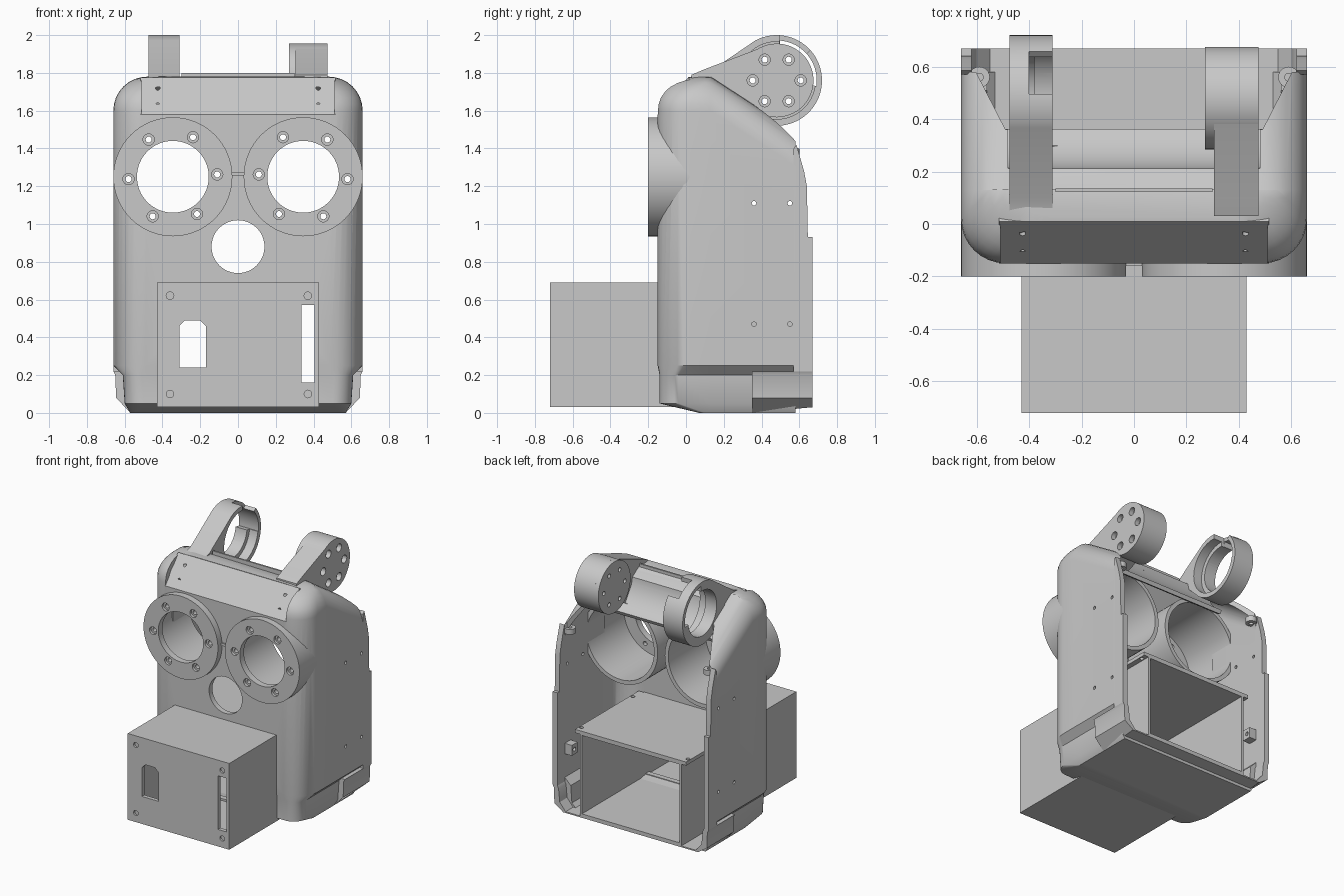
import bpy, bmesh
from math import sin, cos, pi, radians

if "Cube" in bpy.data.objects:
    bpy.data.objects.remove(bpy.data.objects["Cube"])

grey = bpy.data.materials.new("plain_grey")
grey.use_nodes = True
grey.diffuse_color = (0.58, 0.58, 0.58, 1)
grey.node_tree.nodes["Principled BSDF"].inputs["Base Color"].default_value = (0.58, 0.58, 0.58, 1)
parts = []


def finish(bm, name):
    bmesh.ops.remove_doubles(bm, verts=bm.verts, dist=1e-5)
    bmesh.ops.recalc_face_normals(bm, faces=bm.faces)
    if bm.calc_volume(signed=True) < 0:
        bmesh.ops.reverse_faces(bm, faces=bm.faces)
    me = bpy.data.meshes.new(name)
    bm.to_mesh(me)
    bm.free()
    me.materials.append(grey)
    ob = bpy.data.objects.new(name, me)
    bpy.context.collection.objects.link(ob)
    parts.append(ob)
    return ob


def place(axis, u, v, t):
    return {"x": (t, u, v), "y": (u, t, v), "z": (u, v, t)}[axis]


def prism(name, pts, axis, lo, hi):
    bm = bmesh.new()
    a, b = [[bm.verts.new(place(axis, u, v, t)) for u, v in pts] for t in (lo, hi)]
    bm.faces.new(a)
    bm.faces.new(b)
    for i in range(len(pts)):
        j = (i + 1) % len(pts)
        bm.faces.new((a[i], a[j], b[j], b[i]))
    return finish(bm, name)


def box(name, x, y, z):
    return prism(name, [(x[0], y[0]), (x[1], y[0]), (x[1], y[1]), (x[0], y[1])], "z", *z)


def lathe(name, prof, axis, u, v, n=48):
    bm = bmesh.new()
    rings = [[bm.verts.new(place(axis, u + r * cos(2 * pi * i / n), v + r * sin(2 * pi * i / n), t))
              for i in range(n)] for r, t in prof]
    for k in range(len(prof)):
        m = (k + 1) % len(prof)
        if prof[k][0] + prof[m][0] == 0:
            continue
        for i in range(n):
            j = (i + 1) % n
            bm.faces.new((rings[k][i], rings[k][j], rings[m][j], rings[m][i]))
    return finish(bm, name)


def rod(r, axis, u, v, lo, hi, n=16):
    return lathe("cutter", [(0, lo), (r, lo), (r, hi), (0, hi)], axis, u, v, n)


def screw(axis, u, v, face, seat, end):
    # Counterbored screw hole
    return lathe("cutter", [(0, face), (.03, face), (.03, seat), (.016, seat), (.016, end), (0, end)],
                 axis, u, v, 16)


def cut(ob, cutters):
    # One cut at a time; a cut that would wipe out the part is retried with another solver
    for c in cutters:
        m = ob.modifiers.new("cut", "BOOLEAN")
        m.operation, m.object = "DIFFERENCE", c
        for solver in ("EXACT", "FLOAT"):
            m.solver = solver
            dg = bpy.context.evaluated_depsgraph_get()
            me = bpy.data.meshes.new_from_object(ob.evaluated_get(dg))
            if len(me.polygons) > .4 * len(ob.data.polygons):
                ob.modifiers.clear()
                ob.data = me
                break
        ob.modifiers.clear()
        parts.remove(c)
        bpy.data.objects.remove(c)


def arc(cy, cz, r, a, b, n=16):
    return [(cy + r * cos(radians(a + (b - a) * i / n)), cz + r * sin(radians(a + (b - a) * i / n)))
            for i in range(n + 1)]


def skin(bm, levels, back=.58, crest=.13):
    # Stack of round-cornered outlines, open at the back, roof sloping down behind the crest
    rings = []
    for z, hw, yf, r in levels:
        r = max(r, .01)
        half = [(hw, back), (hw, crest)] + [(hw - r + r * cos(k * pi / 16), yf + r - r * sin(k * pi / 16))
                                            for k in range(9)]
        pts = half + [(-x, y) for x, y in reversed(half)]
        rings.append([bm.verts.new((x, y, z - (.65 * (y - crest) if z > 1.5 and y > crest else 0)))
                      for x, y in pts])
    for a, b in zip(rings, rings[1:]):
        for i in range(len(a) - 1):
            bm.faces.new((a[i], a[i + 1], b[i + 1], b[i]))
    bm.faces.new(rings[0])
    top = rings[-1]
    bm.faces.new(top[1:-1])
    bm.faces.new((top[0], top[1], top[-2], top[-1]))
    return [g[0] for g in rings] + [g[-1] for g in reversed(rings)]


def dome(r):
    return [(1.6 + r * sin(k * pi / 16), .48 + r * cos(k * pi / 16),
             .03 - r * cos(k * pi / 16), r - .01) for k in range(9)]


# Main housing: outer and inner skins joined round the open back
bm = bmesh.new()
outer = skin(bm, [(0, .57, .07, .03), (.05, .6, -.14, .1), (.2, .61, -.14, .1), (.25, .66, -.15, .17)] + dome(.18))
inner = skin(bm, [(.04, .53, .09, .02), (.07, .56, -.1, .06), (.2, .57, -.1, .06), (.25, .62, -.11, .13)] + dome(.14))
for i in range(len(outer)):
    j = (i + 1) % len(outer)
    bm.faces.new((outer[i], outer[j], inner[j], inner[i]))
housing = finish(bm, "housing")

AX, AZ = .48, 1.76    # hinge axis in y and z
opening = prism("cutter", [(-.49, .36), (.49, .36), (.613, .6), (.613, .8), (-.613, .8), (-.613, .6)],
                "z", .3, 2)
cut(housing, [opening,
              rod(.27, "x", AX, AZ, -.48, .48, 48),
              prism("cutter", [(-.2, 1.57), (-.15, 1.58), (.01, 1.775), (0, 1.85), (-.2, 1.85)], "x", -.51, .51),
              rod(.14, "y", 0, .88, -.3, .1, 48),
              box("cutter", (-.415, .415), (-.3, 0), (.075, .66)),
              box("cutter", (-.3, .3), (.122, .135), (1.765, 1.8))]
    + [rod(.287, "y", s * .345, 1.25, -.3, .1, 48) for s in (1, -1)]
    + [rod(.012, "x", y, z, -.8, .8) for y in (.36, .55) for z in (.47, 1.11)])

# Sloped brow plate with four screw holes
brow = prism("brow_plate", [(-.15, 1.58), (.01, 1.775), (.04, 1.75), (-.11, 1.56)], "x", -.515, .515)
cut(brow, [rod(.012, "y", s * .425, z, -.3, .2) for s in (1, -1) for z in (1.63, 1.72)])

# Concave cradle behind the roof
prism("cradle", arc(AX, AZ, .27, 194, 244) + arc(AX, AZ, .3, 244, 194), "x", -.49, .49)

# Rear floor and chamfered lower sides
half = [(.57, 0), (.645, .08), (.65, .2), (.66, .22), (.62, .22), (.61, .2), (.6, .1), (.55, .04)]
floor = prism("rear_floor", half + [(-x, z) for x, z in reversed(half)], "y", .35, .67)
for v in floor.data.vertices:
    if v.co.y > .6 and v.co.z < .01:
        v.co.z = .03

for s, side in ((1, "left"), (-1, "right")):
    # Rear side wall with its mounting tab and block
    prism(side + "_rear_wall", [(.57, .22), (.57, 1.4), (.585, 1.42), (.625, 1.28), (.64, 1.2), (.645, .93),
                                (.67, .93), (.67, .22)], "x", s * .62, s * .66)
    tab = lathe(side + "_tab", [(0, 1.36), (.04, 1.36), (.04, 1.4), (0, 1.4)], "z", s * .59, .56, 24)
    cut(tab, [rod(.015, "z", s * .59, .56, 1.3, 1.5)])
    block = box(side + "_mount_block", sorted((s * .56, s * .63)), (.51, .58), (.43, .51))
    cut(block, [rod(.015, "x", .55, .47, -.8, .8)])

    # Eye socket: flange and open tube
    cx = s * .345
    eye = lathe(side + "_eye_socket", [(.19, -.2), (.315, -.2), (.315, .3), (.285, .3), (.285, -.15), (.19, -.15)],
                "y", cx, 1.25, 64)
    cut(eye, [screw("y", cx - s * .235 * cos(radians(3 + 60 * k)), 1.25 + .235 * sin(radians(3 + 60 * k)),
                    -.21, -.18, -.1) for k in range(6)])
box("eye_bridge", (-.04, .04), (-.16, -.13), (1.255, 1.275))

# Front box, open at the back
case = box("front_box", (-.43, .43), (-.72, .67), (.03, .69))
window = [(-.31, .24), (-.17, .24), (-.17, .46), (-.2, .49), (-.28, .49), (-.31, .46)]
cut(case, [box("cutter", (-.412, .412), (-.69, .8), (.06, .66)),
           prism("cutter", window, "y", -.8, -.6),
           box("cutter", (.335, .405), (-.8, -.6), (.16, .57))]
    + [rod(.02, "y", x, z, -.8, -.705) for x in (-.36, .37) for z in (.1, .62)])
lid = box("box_lid", (-.47, .47), (-.1, .67), (.665, .692))
cut(lid, [rod(.015, "z", s * .45, y, .6, .8) for s in (1, -1) for y in (0, .62)])

# Hinge arm with solid disc
foot = [(.3, 1.56), (.22, 1.68), (.03, 1.74), (.03, 1.79), (.1, 1.82)]
arm = prism("disc_arm", arc(AX, AZ, .195, -120, 122, 40) + foot[::-1], "x", .305, .475)
hub = lathe("hinge_disc", [(0, .27), (.195, .27), (.195, .474), (0, .474)], "x", AX, AZ, 64)
for ob in (arm, hub):
    cut(ob, [screw("x", AX + .127 * cos(k * pi / 3), AZ + .127 * sin(k * pi / 3), .49, .44, .2)
             for k in range(6)])

# Hinge arm with open ring and partly cut inner lip
ring = prism("ring_arm", arc(AX, AZ, .24, -130, 118, 48) + [(.1, 1.79), (.03, 1.77), (.03, 1.74), (.22, 1.68)],
             "x", -.475, -.31)
cut(ring, [rod(.172, "x", AX, AZ, -.6, -.2, 64),
           rod(.205, "x", AX, AZ, -.38, -.2, 64),
           prism("cutter", [(AX, AZ)] + arc(AX, AZ, .212, -8, 85, 20), "x", -.6, -.2),
           prism("cutter", [(AX, AZ)] + arc(AX, AZ, .3, 42, 86), "x", -.4, -.2)])

# Smooth the round surfaces, keep the edges sharp
bpy.ops.object.select_all(action="DESELECT")
for ob in parts:
    ob.select_set(True)
bpy.context.view_layer.objects.active = housing
bpy.ops.object.shade_smooth_by_angle(angle=radians(30))
